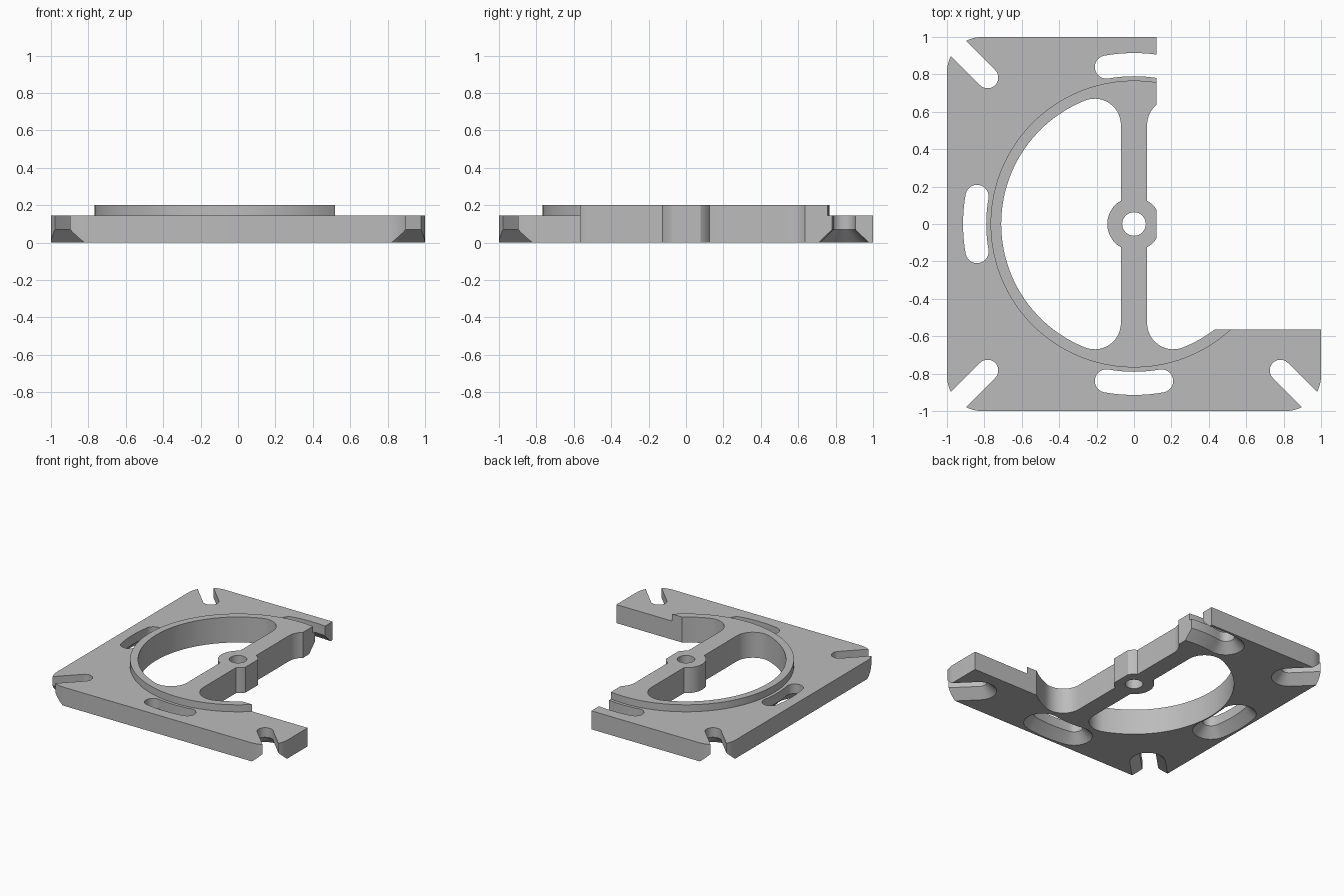
import bpy, bmesh, math
from math import sin, cos, radians, pi

if "Cube" in bpy.data.objects:
    bpy.data.objects.remove(bpy.data.objects["Cube"])

grey = bpy.data.materials.new("grey")
grey.diffuse_color = (0.5, 0.5, 0.5, 1)
grey.use_nodes = True
grey.node_tree.nodes["Principled BSDF"].inputs["Base Color"].default_value = grey.diffuse_color


def arc(cx, cy, r, a0, a1, n):
    """Points along an arc, angles in degrees."""
    return [(cx + r * cos(radians(a0 + (a1 - a0) * i / n)),
             cy + r * sin(radians(a0 + (a1 - a0) * i / n))) for i in range(n + 1)]


def loft(name, layers):
    """Closed solid through (z, outline) layers with equal point counts."""
    bm = bmesh.new()
    rings = [[bm.verts.new((x, y, z)) for x, y in pts] for z, pts in layers]
    n = len(rings[0])
    for a, b in zip(rings, rings[1:]):
        for i in range(n):
            j = (i + 1) % n
            bm.faces.new((a[i], a[j], b[j], b[i]))
    bm.faces.new(rings[0])
    bm.faces.new(rings[-1])
    bmesh.ops.recalc_face_normals(bm, faces=bm.faces[:])
    me = bpy.data.meshes.new(name)
    bm.to_mesh(me)
    bm.free()
    me.materials.append(grey)
    ob = bpy.data.objects.new(name, me)
    bpy.context.collection.objects.link(ob)
    return ob


def combine(target, tool, operation):
    bpy.context.view_layer.objects.active = target
    mod = target.modifiers.new("cut", 'BOOLEAN')
    mod.operation, mod.object, mod.solver = operation, tool, 'EXACT'
    bpy.ops.object.modifier_apply(modifier=mod.name)
    bpy.data.objects.remove(tool)


def turn(pts, deg):
    c, s = cos(radians(deg)), sin(radians(deg))
    return [(x * c - y * s, x * s + y * c) for x, y in pts]


def flared(name, outline, w, deg):
    """Slot cutter that widens at 45 degrees toward the underside."""
    return loft(name, [(z, turn(outline(ww), deg)) for z, ww in
                       ((-0.02, w + 0.09), (0.07, w), (0.3, w))])


def curved_slot(w, R=0.852, a=10):
    c, s = R * cos(radians(a)), R * sin(radians(a))
    return (arc(0, 0, R + w, -a, a, 12) + arc(c, s, w, a, a + 180, 12)[1:-1]
            + arc(0, 0, R - w, a, -a, 12) + arc(c, -s, w, 180 - a, 360 - a, 12)[1:-1])


def corner_slot(w):
    return [(1.7, w)] + arc(1.107, 0, w, 90, 270, 20) + [(1.7, -w)]


# square plate with rounded corners
R = 0.19
outline = []
for k, (sx, sy) in enumerate(((1, 1), (-1, 1), (-1, -1), (1, -1))):
    outline += arc(sx * (1 - R), sy * (1 - R), R, 90 * k, 90 * k + 90, 16)
plate = loft("mounting_plate", [(0, outline), (0.145, outline)])

# raised round boss
circle = arc(0, 0, 0.767, 0, 360, 96)[:-1]
combine(plate, loft("boss", [(0.05, circle), (0.2, circle)]), 'UNION')

# half-round openings that leave the spoke and hub
fx, fr, big = 0.21, 0.14, 0.71
fy = math.sqrt((big - fr) ** 2 - fx ** 2)
t = math.degrees(math.atan2(fy, fx))
h = math.degrees(math.acos(0.07 / 0.143))
opening = (arc(fx, fy, fr, 180, t, 14) + arc(0, 0, big, t, -t, 48)[1:-1]
           + arc(fx, -fy, fr, -t, -180, 14) + arc(0, 0, 0.143, -h, h, 16))
for side in (1, -1):
    pts = [(side * x, y) for x, y in opening]
    combine(plate, loft("opening", [(-0.1, pts), (0.3, pts)]), 'DIFFERENCE')

# hub bore
bore = arc(0, 0, 0.063, 0, 360, 32)[:-1]
combine(plate, loft("bore", [(-0.1, bore), (0.3, bore)]), 'DIFFERENCE')

# curved slots on the sides and open slots at the corners
for k in range(4):
    combine(plate, flared("curved_slot", curved_slot, 0.062, 90 * k), 'DIFFERENCE')
    combine(plate, flared("corner_slot", corner_slot, 0.057, 90 * k + 45), 'DIFFERENCE')

# removed quarter
box = [(0.12, -0.565), (1.5, -0.565), (1.5, 1.5), (0.12, 1.5)]
combine(plate, loft("quarter", [(-0.1, box), (0.3, box)]), 'DIFFERENCE')

bpy.ops.object.select_all(action='DESELECT')
plate.select_set(True)
bpy.context.view_layer.objects.active = plate
bpy.ops.object.shade_smooth_by_angle(angle=radians(25))
